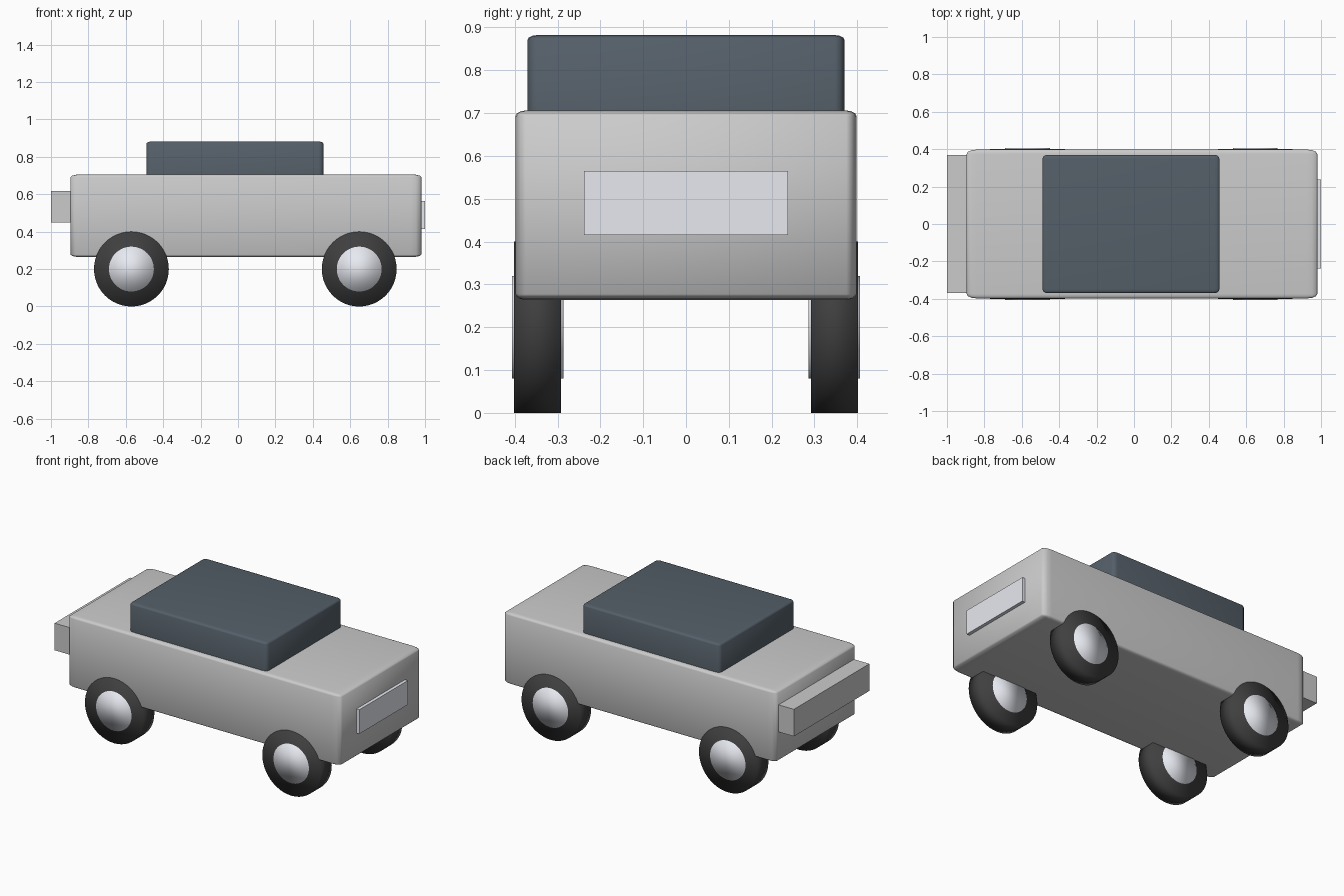
import bpy
import bmesh
from math import radians
from mathutils import Matrix

if "Cube" in bpy.data.objects:
    bpy.data.objects.remove(bpy.data.objects["Cube"])


def material(name, rgb):
    m = bpy.data.materials.new(name)
    m.diffuse_color = (*rgb, 1)
    m.use_nodes = True
    m.node_tree.nodes["Principled BSDF"].inputs["Base Color"].default_value = m.diffuse_color
    return m


def finish(name, bm, mat=None):
    mesh = bpy.data.meshes.new(name)
    bm.to_mesh(mesh)
    bm.free()
    ob = bpy.data.objects.new(name, mesh)
    bpy.context.collection.objects.link(ob)
    if mat:
        mesh.materials.append(mat)
    return ob


def box(name, x, y_half, z, mat=None, bevel=0):
    """Box between x and z limits; the bevel stretches with the box."""
    bm = bmesh.new()
    bmesh.ops.create_cube(bm, size=1)
    if bevel:
        bmesh.ops.bevel(bm, geom=bm.edges[:], offset=bevel, segments=3,
                        profile=0.5, affect='EDGES')
        for f in bm.faces:
            f.smooth = True
    bmesh.ops.scale(bm, vec=(x[1] - x[0], 2 * y_half, z[1] - z[0]), verts=bm.verts)
    bmesh.ops.translate(bm, vec=(sum(x) / 2, 0, sum(z) / 2), verts=bm.verts)
    return finish(name, bm, mat)


def disc(name, x, y, radius, depth, mat):
    """Smooth cylinder lying along y at axle height."""
    bm = bmesh.new()
    bmesh.ops.create_cone(bm, cap_ends=True, segments=48, radius1=radius,
                          radius2=radius, depth=depth,
                          matrix=Matrix.Translation((x, y, 0.2)) @ Matrix.Rotation(radians(90), 4, 'X'))
    for f in bm.faces:
        f.smooth = True
    return finish(name, bm, mat)


glass = material("dark_glass", (0.09, 0.115, 0.14))
rubber = material("rubber", (0.05, 0.05, 0.05))
metal = material("light_metal", (0.8, 0.82, 0.88))

# Body and cabin
box("body", (-0.895, 0.98), 0.398, (0.264, 0.706), bevel=0.03)
box("cabin", (-0.49, 0.457), 0.37, (0.50, 0.882), glass, bevel=0.03)

# Rear bumper and front grille
box("rear_bumper", (-1.0, -0.88), 0.37, (0.45, 0.618))
box("front_grille", (0.96, 1.0), 0.238, (0.415, 0.565), metal)

# Four wheels, each a tyre with a protruding hub
for end, x in (("rear", -0.57), ("front", 0.648)):
    for side, s in (("right", -1), ("left", 1)):
        disc(f"{end}_{side}_tyre", x, s * 0.3465, 0.2, 0.11, rubber)
        disc(f"{end}_{side}_hub", x, s * 0.3465, 0.12, 0.12, metal)
